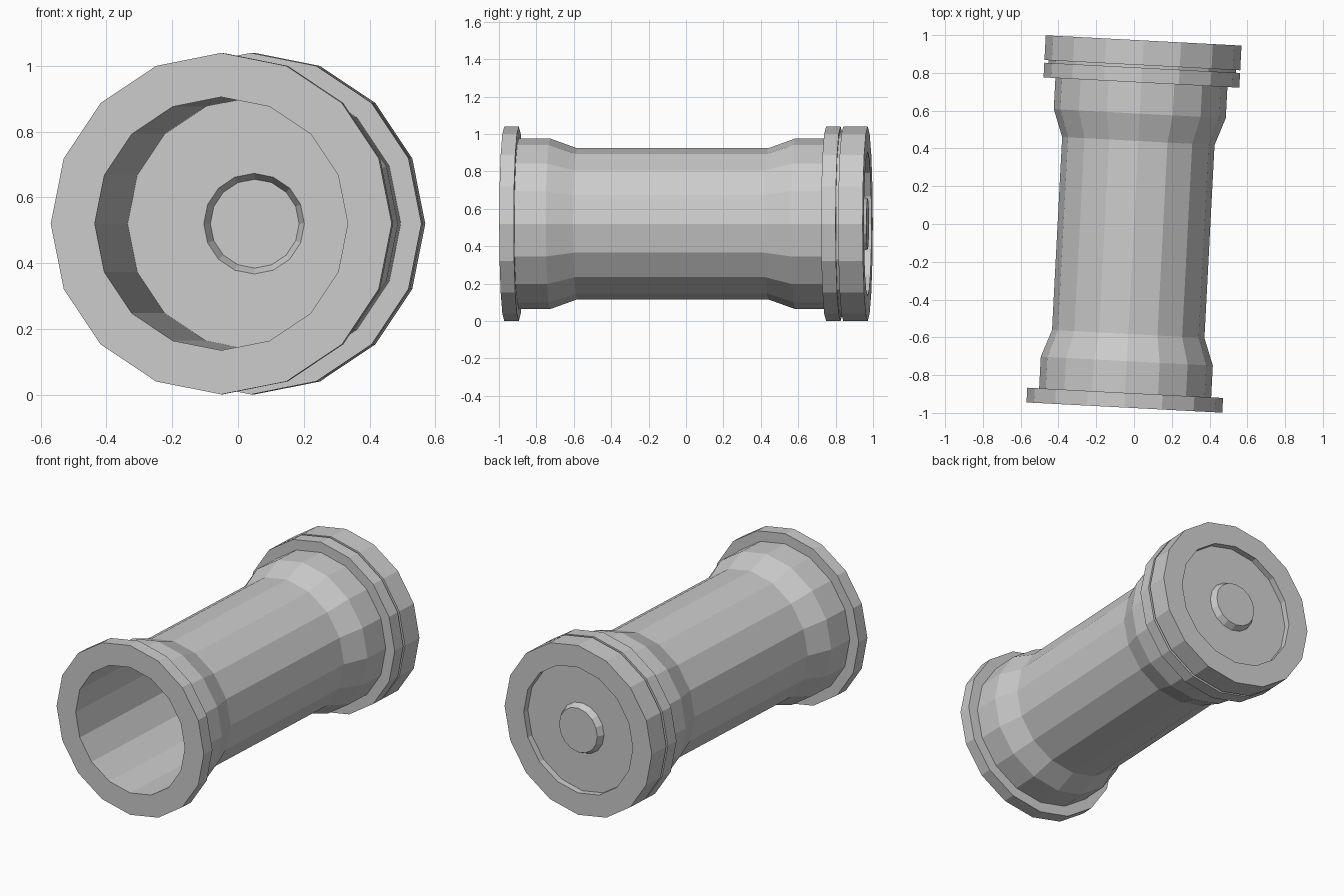
import bpy, bmesh, math
from mathutils import Matrix

if "Cube" in bpy.data.objects:
    bpy.data.objects.remove(bpy.data.objects["Cube"])

SIDES = 16
CENTRE_Z = 0.52
YAW = math.radians(-3)


def lathe(name, profile, closed=False):
    """Revolve (radius, y) points around the lengthwise axis."""
    bm = bmesh.new()
    rings = []
    for r, y in profile:
        if r == 0:
            rings.append([bm.verts.new((0, y, 0))] * SIDES)
            continue
        angles = [2 * math.pi * i / SIDES for i in range(SIDES)]
        rings.append([bm.verts.new((r * math.sin(a), y, r * math.cos(a))) for a in angles])
    pairs = list(zip(rings, rings[1:]))
    if closed:
        pairs.append((rings[-1], rings[0]))
    for a, b in pairs:
        for i in range(SIDES):
            j = (i + 1) % SIDES
            corners = [a[i], b[i], b[j], a[j]]
            bm.faces.new(list(dict.fromkeys(corners)))
    bmesh.ops.recalc_face_normals(bm, faces=bm.faces[:])
    mesh = bpy.data.meshes.new(name)
    bm.to_mesh(mesh)
    bm.free()
    obj = bpy.data.objects.new(name, mesh)
    bpy.context.collection.objects.link(obj)
    obj.matrix_world = Matrix.Translation((0, 0, CENTRE_Z)) @ Matrix.Rotation(YAW, 4, 'Z')
    return obj


FLANGE, COLLAR, BODY, BORE = 0.519, 0.456, 0.404, 0.385
END = 0.973

# Hollow tube: front flange, waisted body, grooved rear flange, straight bore
lathe("tube_casing", [
    (BORE, -END), (FLANGE, -END), (FLANGE, -0.895),
    (COLLAR, -0.895), (COLLAR, -0.727), (BODY, -0.583),
    (BODY, 0.44), (COLLAR, 0.585), (COLLAR, 0.75),
    (FLANGE, 0.75), (FLANGE, 0.828), (0.497, 0.828),
    (0.497, 0.842), (FLANGE, 0.842), (FLANGE, END), (BORE, END),
], closed=True)

# Recessed end plate with a raised, hollow-backed centre button
lathe("base_plate", [(BORE, 0.935), (0.153, 0.935), (0.135, END), (0, END)])
